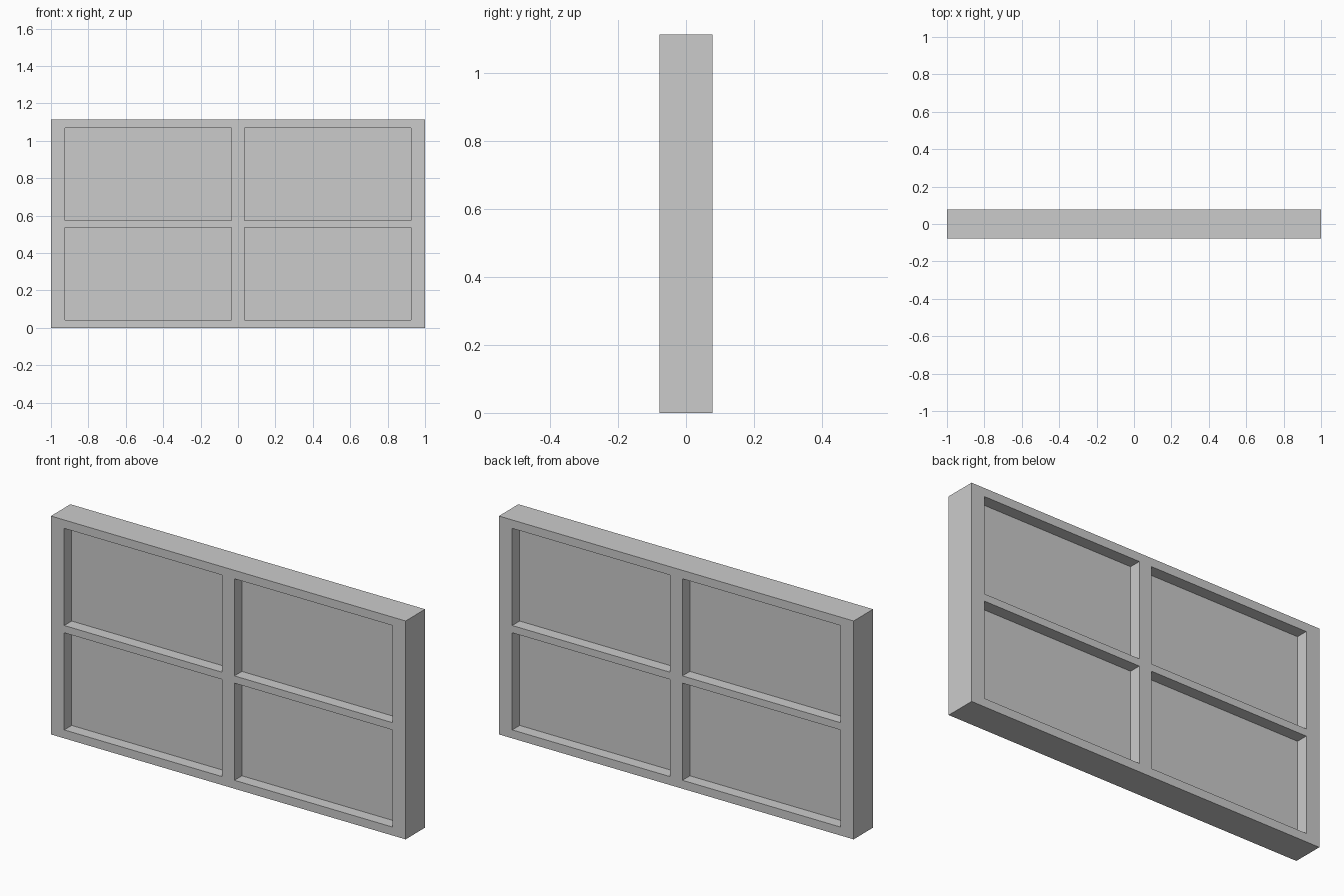
import bpy
import bmesh
from mathutils import Matrix

if "Cube" in bpy.data.objects:
    bpy.data.objects.remove(bpy.data.objects["Cube"])

DEPTH = 0.157        # frame thickness in y
PANE = 0.037         # pane thickness in y
XS = [-1.0, -0.925, -0.035, 0.035, 0.925, 1.0]
ZS = [0.0, 0.043, 0.538, 0.575, 1.07, 1.113]


def add_object(name, bm):
    mesh = bpy.data.meshes.new(name)
    bm.to_mesh(mesh)
    bm.free()
    obj = bpy.data.objects.new(name, mesh)
    bpy.context.collection.objects.link(obj)
    return obj


def is_opening(i, j):
    return i in (1, 3) and j in (1, 3)


# Frame with crossbars: flat grid with four openings, thickened about y = 0
bm = bmesh.new()
v = [[bm.verts.new((x, 0, z)) for z in ZS] for x in XS]
for i in range(5):
    for j in range(5):
        if not is_opening(i, j):
            bm.faces.new((v[i][j], v[i + 1][j], v[i + 1][j + 1], v[i][j + 1]))
bmesh.ops.delete(bm, geom=[p for p in bm.verts if not p.link_faces], context='VERTS')
# Merge the grid strips so the frame face stays flat and clean
frame = add_object("window_frame", bm)
solid = frame.modifiers.new("thickness", 'SOLIDIFY')
solid.thickness = DEPTH
solid.offset = 0

# Panes: thin slabs recessed equally from front and back
for row, j in (("lower", 1), ("upper", 3)):
    for side, i in (("left", 1), ("right", 3)):
        x0, x1, z0, z1 = XS[i], XS[i + 1], ZS[j], ZS[j + 1]
        bm = bmesh.new()
        place = (Matrix.Translation(((x0 + x1) / 2, 0, (z0 + z1) / 2))
                 @ Matrix.Diagonal((x1 - x0, PANE, z1 - z0, 1)))
        bmesh.ops.create_cube(bm, size=1, matrix=place)
        add_object(f"pane_{row}_{side}", bm)
